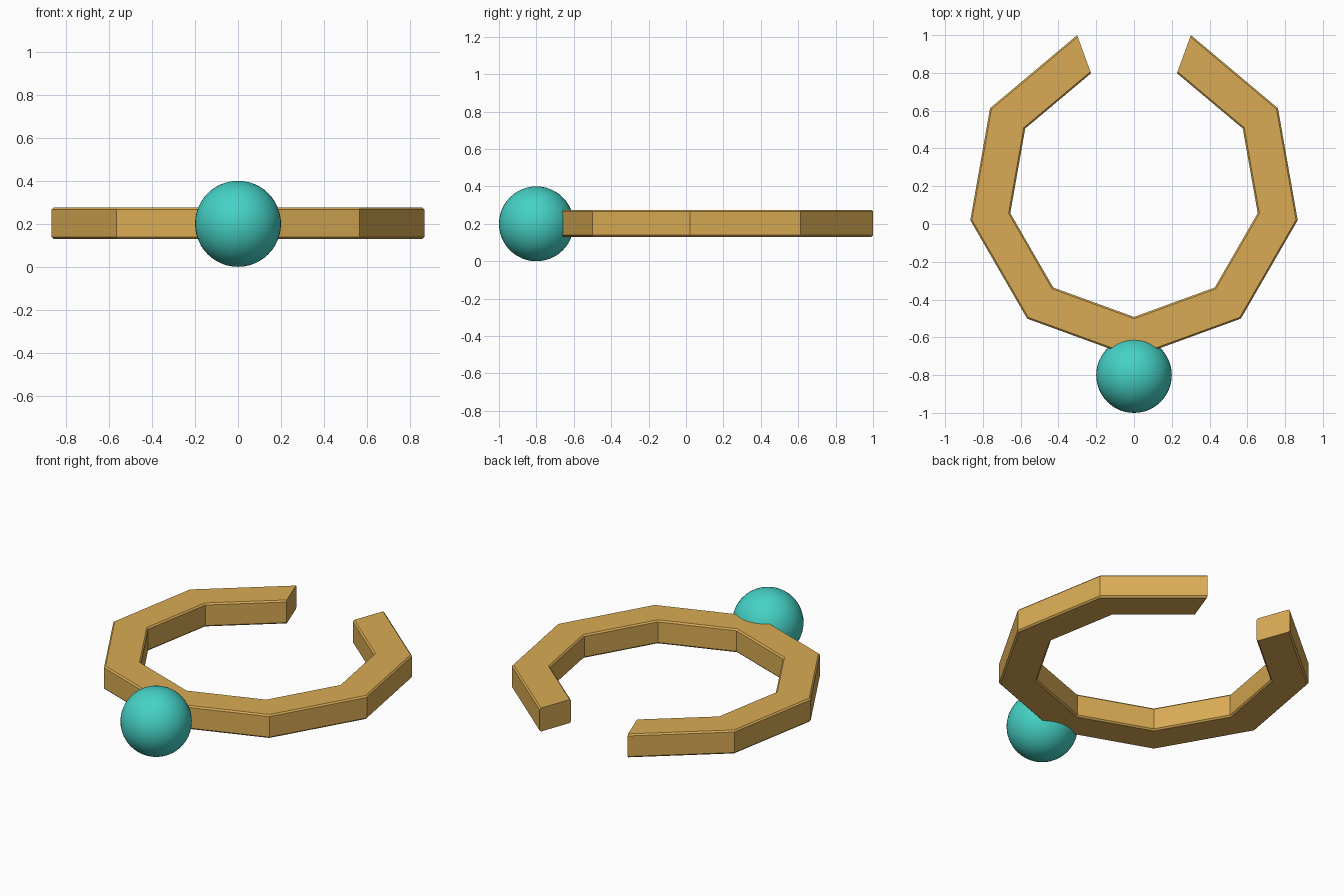
import bpy, bmesh
from math import radians, cos, sin

if "Cube" in bpy.data.objects:
    bpy.data.objects.remove(bpy.data.objects["Cube"])


def material(name, color):
    m = bpy.data.materials.new(name)
    m.diffuse_color = color
    m.use_nodes = True
    m.node_tree.nodes["Principled BSDF"].inputs["Base Color"].default_value = m.diffuse_color
    return m


gold = material("gold", (0.70, 0.41, 0.09, 1))
teal = material("teal", (0.06, 0.64, 0.56, 1))

# Open ring: chamfered rectangular section swept round eight of nine sides
R_IN, R_OUT, Z0, Z1, C = 0.665, 0.88, 0.13, 0.275, 0.009
CENTRE_Y = 0.173
section = [(R_IN + C, Z0), (R_OUT - C, Z0), (R_OUT, Z0 + C), (R_OUT, Z1 - C),
           (R_OUT - C, Z1), (R_IN + C, Z1), (R_IN, Z1 - C), (R_IN, Z0 + C)]
bm = bmesh.new()
rings = []
for k in range(-4, 5):
    a = radians(-90 + 40 * k)
    rings.append([bm.verts.new((r * cos(a), CENTRE_Y + r * sin(a), z)) for r, z in section])
n = len(section)
for p, q in zip(rings, rings[1:]):
    for i in range(n):
        j = (i + 1) % n
        bm.faces.new((p[i], p[j], q[j], q[i]))
bm.faces.new(rings[0])
bm.faces.new(rings[-1])
bmesh.ops.recalc_face_normals(bm, faces=bm.faces)
mesh = bpy.data.meshes.new("open_ring")
bm.to_mesh(mesh)
bm.free()
mesh.materials.append(gold)
ring = bpy.data.objects.new("open_ring", mesh)
bpy.context.collection.objects.link(ring)

# Ball on the front of the ring
bpy.ops.mesh.primitive_uv_sphere_add(segments=48, ring_count=24, radius=0.2,
                                     location=(0, -0.8, 0.2))
ball = bpy.context.object
ball.name = "ball"
ball.data.materials.append(teal)
bpy.ops.object.shade_smooth()
